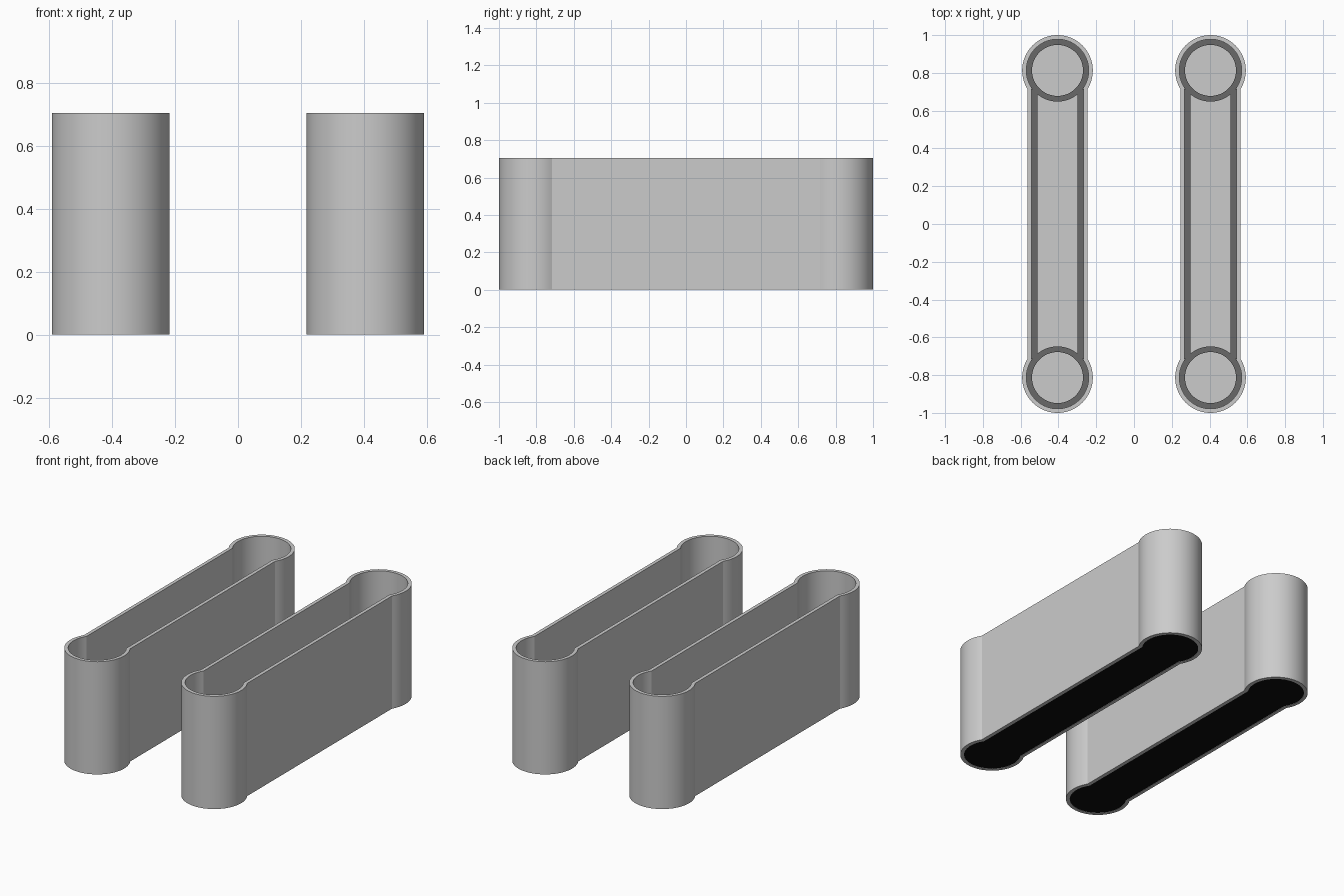
import bpy, bmesh, math

if "Cube" in bpy.data.objects:
    bpy.data.objects.remove(bpy.data.objects["Cube"])

CX, CY, H = 0.405, 0.813, 0.705   # channel centre, end-circle centre, height
R, W, T = 0.187, 0.16, 0.022      # end radius, half width, wall thickness


def material(name, c):
    m = bpy.data.materials.new(name)
    m.diffuse_color = (c, c, c, 1)
    m.use_nodes = True
    m.node_tree.nodes["Principled BSDF"].inputs["Base Color"].default_value = m.diffuse_color
    return m


black = material("black_base", 0.004)
dark = material("dark_trim", 0.14)


def dogbone(r, w, n=48):
    """Straight channel outline with a wider round at each end."""
    a0 = -math.acos(w / r)
    sweep = math.pi - 2 * a0
    pts = []
    for s in (1, -1):
        for i in range(n + 1):
            a = a0 + sweep * i / n
            pts.append((s * r * math.cos(a), s * (CY + r * math.sin(a))))
    return pts


def circle(r, y, n=64):
    return [(r * math.cos(2 * math.pi * i / n), y + r * math.sin(2 * math.pi * i / n))
            for i in range(n)]


def loft(name, cx, loops, closed=False, mat=None):
    """Bridge outline loops; either join last to first or cap both ends."""
    bm = bmesh.new()
    rings = [[bm.verts.new((x, y, z)) for x, y in pts] for pts, z in loops]
    pairs = list(zip(rings, rings[1:]))
    if closed:
        pairs.append((rings[-1], rings[0]))
    else:
        bm.faces.new(rings[0])
        bm.faces.new(rings[-1])
    for a, b in pairs:
        for i in range(len(a)):
            j = (i + 1) % len(a)
            bm.faces.new((a[i], a[j], b[j], b[i]))
    bmesh.ops.recalc_face_normals(bm, faces=bm.faces)
    me = bpy.data.meshes.new(name)
    bm.to_mesh(me)
    bm.free()
    ob = bpy.data.objects.new(name, me)
    ob.location.x = cx
    bpy.context.collection.objects.link(ob)
    if mat:
        me.materials.append(mat)
    bpy.ops.object.select_all(action='DESELECT')
    ob.select_set(True)
    bpy.context.view_layer.objects.active = ob
    bpy.ops.object.shade_smooth_by_angle(angle=math.radians(15))


def tube(name, cx, outer, inner, z0, z1, mat=None):
    loft(name, cx, [(outer, z0), (outer, z1), (inner, z1), (inner, z0)], True, mat)


outer, inner = dogbone(R, W), dogbone(R - T, W - T)
for side, cx in (("left", -CX), ("right", CX)):
    # thin upright wall
    tube(side + "_wall", cx, outer, inner, 0, H)
    # black underside and grey floor
    loft(side + "_base", cx, [(inner, 0.002), (inner, 0.018)], mat=black)
    loft(side + "_floor", cx, [(inner, 0.018), (inner, 0.03)])
    for s, end in ((-1, "front"), (1, "back")):
        # dark ring around each round end
        tube(f"{side}_{end}_ring", cx, circle(R - T, s * CY), circle(0.135, s * CY),
             0.03, 0.045, dark)
        # dark strip along each side wall
        a, b = s * 0.106, s * (W - T)
        strip = [(a, -0.715), (b, -0.715), (b, 0.715), (a, 0.715)]
        loft(f"{side}_strip_{end}", cx, [(strip, 0.03), (strip, 0.045)], mat=dark)
